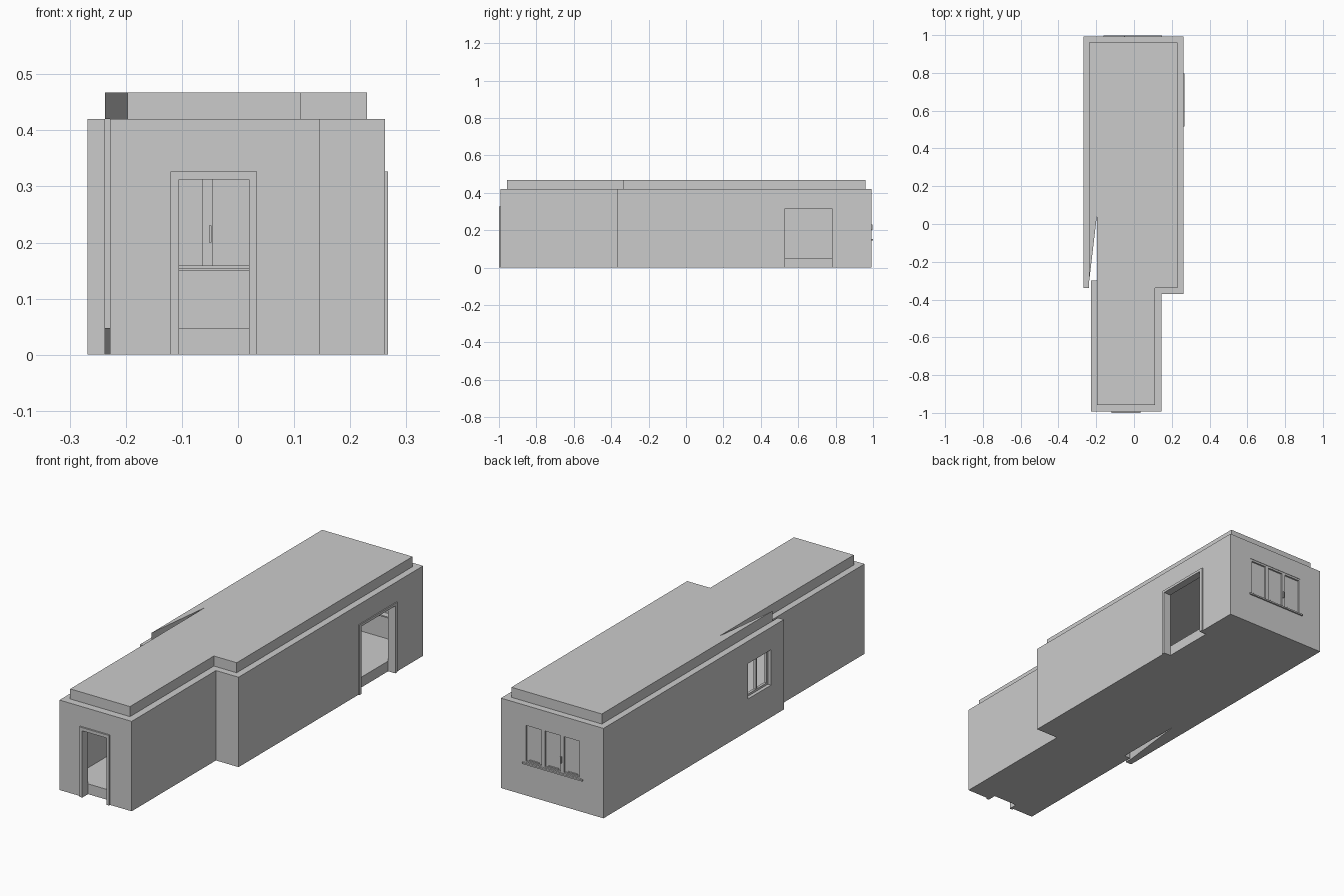
import bpy, bmesh

if "Cube" in bpy.data.objects:
    bpy.data.objects.remove(bpy.data.objects["Cube"])

grey = bpy.data.materials.new("plaster_grey")
grey.diffuse_color = (0.6, 0.6, 0.6, 1)
grey.use_nodes = True
grey.node_tree.nodes["Principled BSDF"].inputs["Base Color"].default_value = grey.diffuse_color

WALL_H = 0.42
SLAB = 0.048


def finish(name, bm):
    bmesh.ops.recalc_face_normals(bm, faces=bm.faces)
    me = bpy.data.meshes.new(name)
    bm.to_mesh(me)
    bm.free()
    ob = bpy.data.objects.new(name, me)
    me.materials.append(grey)
    bpy.context.collection.objects.link(ob)
    return ob


def add_box(bm, x, y, z):
    v = bmesh.ops.create_cube(bm, size=1)["verts"]
    for p in v:
        p.co = [a[0] if c < 0 else a[1] for a, c in zip((x, y, z), p.co)]


def boxes(name, items):
    bm = bmesh.new()
    for it in items:
        add_box(bm, *it)
    return finish(name, bm)


def prism(name, outline, z0, z1):
    bm = bmesh.new()
    f = bm.faces.new([bm.verts.new((x, y, z0)) for x, y in outline])
    top = bmesh.ops.extrude_face_region(bm, geom=[f], use_keep_orig=True)["geom"]
    for g in top:
        if isinstance(g, bmesh.types.BMVert):
            g.co.z = z1
    return finish(name, bm)


def cut(ob, name, x, y, z):
    """Cut an opening and keep the helper hidden."""
    c = boxes(name, [(x, y, z)])
    c.hide_render = True
    c.hide_viewport = True
    m = ob.modifiers.new(name, "BOOLEAN")
    m.operation = "DIFFERENCE"
    m.solver = "EXACT"
    m.object = c


# floor and ceiling slabs follow the room outline, with the thin slanted notch at the left
room = [(-0.197, -0.957), (0.112, -0.957), (0.112, -0.338), (0.23, -0.338),
        (0.23, 0.96), (-0.237, 0.96), (-0.237, -0.30), (-0.197, 0.04)]
prism("floor_slab", room, 0, SLAB)
prism("ceiling_slab", room, WALL_H, 0.467)

# walls
Z = (0, WALL_H)
front = boxes("front_wall", [((-0.228, 0.145), (-0.992, -0.957), Z)])
back = boxes("back_wall", [((-0.268, 0.262), (0.96, 0.992), Z)])
right = boxes("right_wall", [((0.23, 0.262), (-0.37, 0.96), Z)])
left = boxes("left_wall", [((-0.268, -0.237), (-0.34, 0.96), Z)])
boxes("corridor_left_wall", [((-0.228, -0.197), (-0.957, -0.30), Z)])
boxes("corridor_right_wall", [((0.112, 0.145), (-0.957, -0.338), Z)])
boxes("step_wall", [((0.145, 0.23), (-0.37, -0.338), Z)])

# openings
cut(front, "front_door_cutter", (-0.105, 0.02), (-1.1, -0.9), (-0.1, 0.312))
cut(right, "side_door_cutter", (0.2, 0.3), (0.53, 0.78), (-0.1, 0.315))
cut(left, "left_window_cutter", (-0.3, -0.2), (-0.245, -0.075), (0.15, 0.315))
cut(back, "back_window_cutter", (-0.153, 0.143), (0.9, 1.1), (0.15, 0.335))

# door casings, slightly proud of the walls
Y = (-1.0, -0.992)
boxes("front_door_casing", [((-0.12, -0.105), Y, (0, 0.327)),
                            ((0.02, 0.034), Y, (0, 0.327)),
                            ((-0.105, 0.02), Y, (0.312, 0.327))])
X = (0.262, 0.267)
boxes("side_door_casing", [(X, (0.515, 0.53), (0, 0.327)),
                           (X, (0.78, 0.797), (0, 0.327)),
                           (X, (0.53, 0.78), (0.315, 0.327))])

# back window: three sashes with panes
x0, x1, z0, z1 = -0.153, 0.143, 0.15, 0.335
w = (x1 - x0) / 3
sash, panes, vents = [], [], []
for i in range(3):
    a, b = x0 + i * w, x0 + (i + 1) * w
    D, t = (0.965, 0.99), 0.009
    sash += [((a, a + t), D, (z0, z1)), ((b - t, b), D, (z0, z1)),
             ((a + t, b - t), D, (z0, z0 + t)), ((a + t, b - t), D, (z1 - t, z1))]
    panes.append(((a + t, b - t), (0.975, 0.982), (z0 + t, z1 - t)))
    m = (a + b) / 2
    vents.append(((m - 0.025, m + 0.025), (0.982, 0.986), (z0 + 0.011, z0 + 0.016)))
boxes("back_window_sashes", sash)
boxes("back_window_panes", panes)
boxes("back_window_vents", vents)
boxes("back_window_sill", [((x0 - 0.008, x1 + 0.006), (0.985, 0.999), (0.146, 0.153)),
                           ((x0 - 0.008, x1 + 0.006), (0.945, 0.965), (0.153, 0.159))])
boxes("back_window_handle", [((-0.052, -0.047), (0.99, 0.997), (0.2, 0.23)),
                             ((-0.052, -0.047), (0.955, 0.965), (0.2, 0.23))])

# left window frame, set deep in the opening
L, t = (-0.252, -0.24), 0.01
boxes("left_window_frame", [(L, (-0.245, -0.245 + t), (0.15, 0.315)),
                            (L, (-0.075 - t, -0.075), (0.15, 0.315)),
                            (L, (-0.165, -0.155), (0.16, 0.305)),
                            (L, (-0.235, -0.085), (0.15, 0.15 + t)),
                            (L, (-0.235, -0.085), (0.315 - t, 0.315))])
